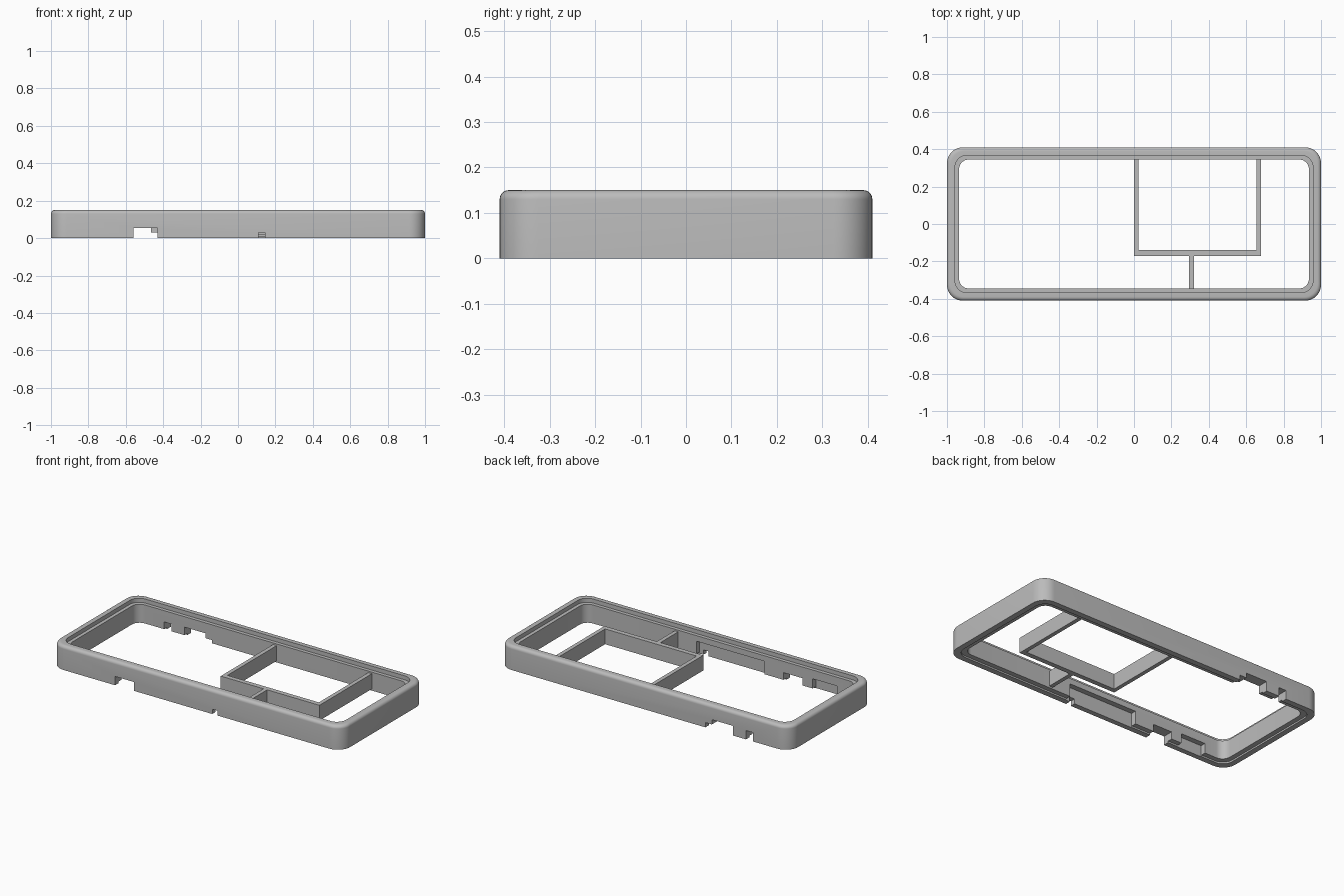
import bpy, bmesh, math
from mathutils import Vector

cube = bpy.data.objects.get("Cube")
if cube:
    bpy.data.objects.remove(cube)

HALF_X, HALF_Y, HEIGHT, RADIUS = 1.0, 0.41, 0.15, 0.085
WALL, LEDGE = 0.065, 0.043

# Single grey plastic
grey = bpy.data.materials.new("grey plastic")
grey.use_nodes = True
grey.diffuse_color = (0.5, 0.5, 0.5, 1)
grey.node_tree.nodes["Principled BSDF"].inputs["Base Color"].default_value = (0.5, 0.5, 0.5, 1)


def make_object(name, bm):
    bmesh.ops.recalc_face_normals(bm, faces=bm.faces)
    mesh = bpy.data.meshes.new(name)
    bm.to_mesh(mesh)
    bm.free()
    mesh.materials.append(grey)
    obj = bpy.data.objects.new(name, mesh)
    bpy.context.collection.objects.link(obj)
    return obj


def add_box(bm, x, y, z):
    verts = bmesh.ops.create_cube(bm, size=1)["verts"]
    for v in verts:
        v.co = Vector([(lo + hi) / 2 + c * (hi - lo) for c, (lo, hi) in zip(v.co, (x, y, z))])


def box(name, x, y, z):
    bm = bmesh.new()
    add_box(bm, x, y, z)
    return make_object(name, bm)


def rounded_loop(bm, inset, z, steps=10):
    """One rounded rectangle of vertices, inset from the outer wall."""
    r = RADIUS - 0.5 * inset
    cx, cy = HALF_X - inset - r, HALF_Y - inset - r
    loop = []
    for i, (sx, sy) in enumerate(((1, 1), (-1, 1), (-1, -1), (1, -1))):
        for k in range(steps + 1):
            a = math.pi / 2 * (i + k / steps)
            loop.append(bm.verts.new((sx * cx + r * math.cos(a), sy * cy + r * math.sin(a), z)))
    return loop


# Frame: wall section with rounded top edge, upper ledge and lower step
section = [(0, 0)]
bevel = 0.02
for k in range(7):
    a = math.pi / 2 * k / 6
    section.append((bevel * (1 - math.cos(a)), HEIGHT - bevel * (1 - math.sin(a))))
section += [(LEDGE, HEIGHT), (LEDGE, 0.125), (WALL, 0.125), (WALL, 0.01), (0.035, 0.01), (0.035, 0)]
bm = bmesh.new()
loops = [rounded_loop(bm, *p) for p in section]
for a, b in zip(loops, loops[1:] + loops[:1]):
    n = len(a)
    for i in range(n):
        j = (i + 1) % n
        bm.faces.new((a[i], a[j], b[j], b[i]))
frame = make_object("frame", bm)

# Openings through the walls and pockets in the inner front face
front, back, pocket = (-0.5, -0.3), (0.3, 0.5), (-0.378, -0.3)
cuts = {
    "front_port": ((-0.56, -0.43), front, 0.055),
    "front_pin_hole": ((0.11, 0.145), front, 0.03),
    "back_port": ((-0.61, -0.465), back, 0.06),
    "back_port_step": ((-0.47, -0.42), back, 0.03),
    "back_slot": ((-0.75, -0.70), back, 0.055),
    "long_pocket": ((-0.30, 0.17), pocket, 0.09),
    "short_pocket": ((-0.80, -0.63), pocket, 0.07),
}
for name, (x, y, top) in cuts.items():
    cutter = box(name + "_cutter", x, y, (-0.05, top))
    cutter.hide_render = True
    mod = frame.modifiers.new(name, "BOOLEAN")
    mod.operation, mod.solver, mod.object = "DIFFERENCE", "EXACT", cutter
    bpy.context.view_layer.objects.active = frame
    bpy.ops.object.modifier_apply(modifier=name)
    bpy.data.objects.remove(cutter)

# Inner compartment walls
low, high = 0.02, 0.115
box("compartment_left_wall", (0.655, 0.68), (-0.145, 0.35), (low, high))
box("compartment_right_wall", (0.0, 0.025), (-0.145, 0.35), (low, high))
box("compartment_front_wall", (0.0, 0.68), (-0.17, -0.14), (low, high))
box("support_strut", (0.295, 0.32), (-0.35, -0.165), (low, high))

# Smooth the rounded frame, keeping sharp edges
bpy.ops.object.select_all(action="DESELECT")
frame.select_set(True)
bpy.context.view_layer.objects.active = frame
bpy.ops.object.shade_smooth_by_angle(angle=math.radians(30))
